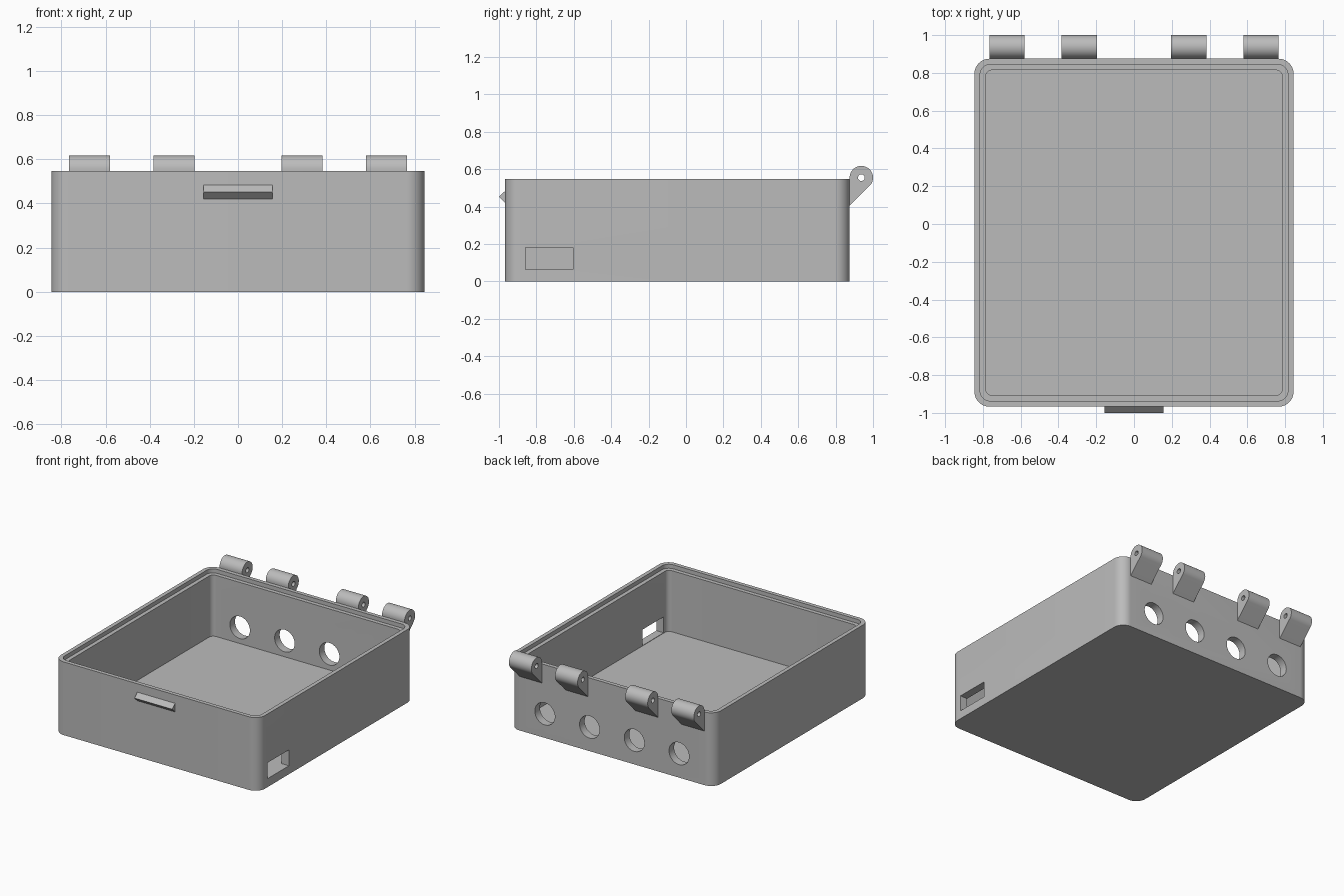
import bpy
import bmesh
from math import cos, sin, pi, radians
from mathutils import Matrix, Vector

if "Cube" in bpy.data.objects:
    bpy.data.objects.remove(bpy.data.objects["Cube"], do_unlink=True)

# Overall sizes
HALF_X, FRONT, BACK, HEIGHT = 0.845, -0.967, 0.875, 0.547
FLOOR, WALL, LIP = 0.06, 0.06, 0.03
PIN_Y, PIN_Z, KNUCKLE_R = 0.9375, 0.555, 0.0625

grey = bpy.data.materials.new("plain grey")
grey.use_nodes = True
grey.diffuse_color = (0.5, 0.5, 0.5, 1)
grey.node_tree.nodes["Principled BSDF"].inputs["Base Color"].default_value = (0.5, 0.5, 0.5, 1)


def make_object(name, bm):
    bmesh.ops.recalc_face_normals(bm, faces=bm.faces)
    mesh = bpy.data.meshes.new(name)
    bm.to_mesh(mesh)
    bm.free()
    mesh.materials.append(grey)
    obj = bpy.data.objects.new(name, mesh)
    bpy.context.collection.objects.link(obj)
    return obj


def activate(obj):
    bpy.ops.object.select_all(action='DESELECT')
    obj.select_set(True)
    bpy.context.view_layer.objects.active = obj


def cut(obj, cutter):
    activate(obj)
    mod = obj.modifiers.new("cut", 'BOOLEAN')
    mod.operation = 'DIFFERENCE'
    mod.solver = 'EXACT'
    mod.object = cutter
    bpy.ops.object.modifier_apply(modifier=mod.name)
    bpy.data.objects.remove(cutter, do_unlink=True)


def smooth(obj):
    activate(obj)
    bpy.ops.object.shade_smooth_by_angle(angle=radians(30))


def cylinder(name, radius, depth, centre, axis):
    bm = bmesh.new()
    turn = Matrix.Rotation(pi / 2, 4, axis)
    bmesh.ops.create_cone(bm, cap_ends=True, segments=40, radius1=radius, radius2=radius,
                          depth=depth, matrix=Matrix.Translation(centre) @ turn)
    return make_object(name, bm)


def box(name, low, high):
    bm = bmesh.new()
    low, high = Vector(low), Vector(high)
    size = Matrix.Diagonal((high - low).to_4d())
    bmesh.ops.create_cube(bm, size=1, matrix=Matrix.Translation((low + high) / 2) @ size)
    return make_object(name, bm)


def prism(name, profile, x0, x1):
    """Extrude a y-z profile along x."""
    bm = bmesh.new()
    face = bm.faces.new([bm.verts.new((x0, y, z)) for y, z in profile])
    result = bmesh.ops.extrude_face_region(bm, geom=[face])
    verts = [v for v in result["geom"] if isinstance(v, bmesh.types.BMVert)]
    bmesh.ops.translate(bm, verts=verts, vec=(x1 - x0, 0, 0))
    return make_object(name, bm)


def rounded_loop(bm, inset, radius, z, steps=12):
    """Ring of vertices around a rounded rectangle."""
    right, back, front = HALF_X - inset - radius, BACK - inset - radius, FRONT + inset + radius
    corners = [(right, back), (-right, back), (-right, front), (right, front)]
    ring = []
    for i, (x, y) in enumerate(corners):
        for s in range(steps + 1):
            a = (i + s / steps) * pi / 2
            ring.append(bm.verts.new((x + radius * cos(a), y + radius * sin(a), z)))
    return ring


# Open tray with a stepped inner rim
bm = bmesh.new()
rings = [rounded_loop(bm, *spec) for spec in (
    (0, 0.08, 0), (0, 0.08, HEIGHT), (LIP, 0.055, HEIGHT),
    (LIP, 0.055, HEIGHT - LIP), (WALL, 0.035, HEIGHT - LIP), (WALL, 0.035, FLOOR))]
for lower, upper in zip(rings, rings[1:]):
    for i in range(len(lower)):
        j = (i + 1) % len(lower)
        bm.faces.new((lower[i], lower[j], upper[j], upper[i]))
bm.faces.new(rings[0])
bm.faces.new(rings[-1])
tray = make_object("box_tray", bm)

# Round openings through the back wall
for x in (-0.555, -0.185, 0.185, 0.555):
    cut(tray, cylinder("cable_hole_cutter", 0.083, 0.2, (x, BACK - 0.03, 0.18), 'X'))

# Rectangular opening in the side wall
cut(tray, box("port_cutter", (0.74, -0.857, 0.063), (0.9, -0.605, 0.182)))
smooth(tray)

# Hinge knuckles with pin holes
profile = [(BACK, PIN_Z - KNUCKLE_R * (1 + 2 ** 0.5))]
for s in range(37):
    a = pi - s / 36 * pi * 1.25
    profile.append((PIN_Y + KNUCKLE_R * cos(a), PIN_Z + KNUCKLE_R * sin(a)))
for side, sign in (("left", 1), ("right", -1)):
    for place, centre in (("inner", 0.29), ("outer", 0.672)):
        x = sign * centre
        knuckle = prism(f"{side}_{place}_hinge_knuckle", profile, x - 0.093, x + 0.093)
        cut(knuckle, cylinder("pin_cutter", 0.018, 0.3, (x, PIN_Y, PIN_Z), 'Y'))
        smooth(knuckle)

# Wedge-shaped catch on the front
prism("front_catch", [(FRONT, 0.42), (-1, 0.452), (FRONT, 0.484)], -0.156, 0.156)
